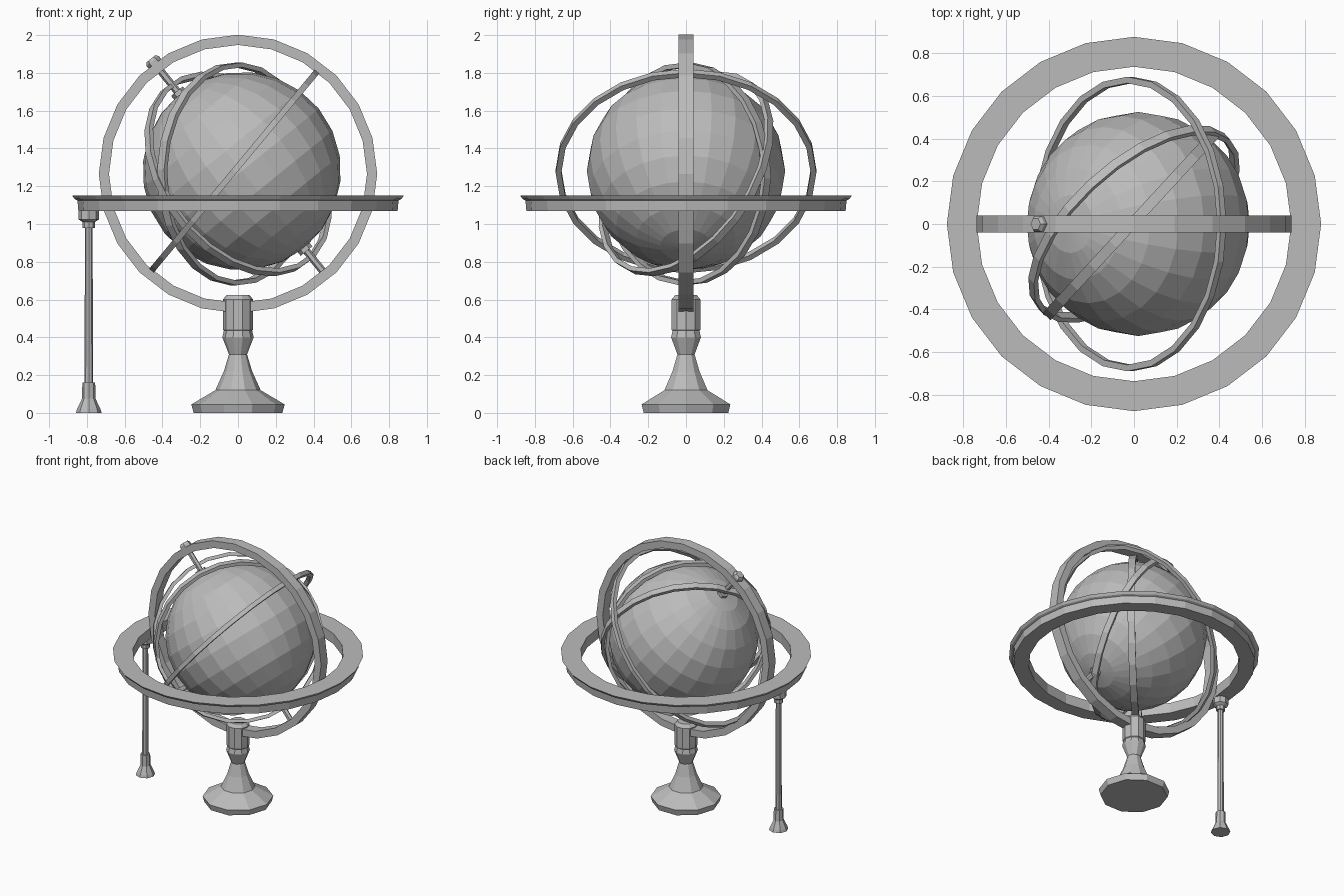
import bpy
import bmesh
import math
from mathutils import Vector, Matrix

cube = bpy.data.objects.get("Cube")
if cube:
    bpy.data.objects.remove(cube, do_unlink=True)

grey = bpy.data.materials.new("plain grey")
grey.use_nodes = True
grey.diffuse_color = (0.5, 0.5, 0.5, 1)
grey.node_tree.nodes["Principled BSDF"].inputs["Base Color"].default_value = (0.5, 0.5, 0.5, 1)


def finish(name, bm, center=(0, 0, 0), axis=(0, 0, 1)):
    """Turn the local z of the mesh to the axis and place it."""
    turn = Vector((0, 0, 1)).rotation_difference(Vector(axis)).to_matrix().to_4x4()
    bm.transform(Matrix.Translation(center) @ turn)
    bmesh.ops.recalc_face_normals(bm, faces=bm.faces)
    mesh = bpy.data.meshes.new(name)
    bm.to_mesh(mesh)
    bm.free()
    mesh.materials.append(grey)
    obj = bpy.data.objects.new(name, mesh)
    bpy.context.collection.objects.link(obj)
    return obj


def lathe(name, profile, sides, closed=False, **place):
    """Spin (radius, height) points; closed profiles become hoops, open ones get caps."""
    bm = bmesh.new()
    loops = []
    for r, z in profile:
        loops.append([bm.verts.new((r * math.cos(i * math.tau / sides),
                                    r * math.sin(i * math.tau / sides), z))
                      for i in range(sides)])
    pairs = list(zip(loops, loops[1:]))
    if closed:
        pairs.append((loops[-1], loops[0]))
    else:
        bm.faces.new(loops[0])
        bm.faces.new(loops[-1])
    for a, b in pairs:
        for i in range(sides):
            j = (i + 1) % sides
            bm.faces.new((a[i], a[j], b[j], b[i]))
    return finish(name, bm, **place)


def hoop(name, outer, inner, half_width, **place):
    section = [(inner, -half_width), (outer, -half_width),
               (outer, half_width), (inner, half_width)]
    return lathe(name, section, 24, closed=True, **place)


# Tilted globe with its axle
tilt = math.radians(39)
pole = Vector((-math.sin(tilt), 0, math.cos(tilt)))
globe_center = Vector((0.02, 0, 1.28))
bm = bmesh.new()
bmesh.ops.create_uvsphere(bm, u_segments=24, v_segments=12, radius=0.525)
finish("globe", bm, globe_center, pole)

for label, side in (("upper", 1), ("lower", -1)):
    place = dict(center=globe_center, axis=pole * side)
    lathe(label + "_axle", [(0.02, 0.5), (0.02, 0.72)], 6, **place)
    lathe(label + "_collar", [(0.04, 0.5), (0.04, 0.545)], 6, **place)
lathe("axle_nut", [(0.042, 0.71), (0.042, 0.75), (0.03, 0.765)], 6,
      center=globe_center, axis=pole)

# Rings around the globe
hoop("meridian_ring", 0.737, 0.683, 0.04, center=(0, 0, 1.265), axis=(0, -1, 0))
hoop("wide_tilted_ring", 0.69, 0.66, 0.016, center=(-0.02, 0, 1.28), axis=(-0.77, 0, 0.64))
hoop("upright_ring", 0.59, 0.565, 0.025, center=(-0.01, 0, 1.265), axis=(0.735, -0.678, 0))
hoop("slanted_ring", 0.6, 0.575, 0.022, center=(0, 0, 1.265), axis=(0.59, -0.66, 0.46))

# Flat horizon ring with a small lip
lathe("horizon_ring", [(0.737, 1.07), (0.845, 1.07), (0.85, 1.125),
                       (0.865, 1.132), (0.877, 1.15), (0.737, 1.15)], 24, closed=True)

# Turned pedestal
lathe("pedestal", [(0.235, 0), (0.247, 0.045), (0.12, 0.12), (0.075, 0.22), (0.048, 0.31),
                   (0.083, 0.4), (0.075, 0.435)], 10)
lathe("ring_holder", [(0.07, 0.43), (0.08, 0.44), (0.08, 0.6), (0.06, 0.625)], 10)

# Side support under the horizon ring
post = (-0.79, 0, 0)
lathe("post_foot", [(0.068, 0), (0.062, 0.02), (0.036, 0.075), (0.034, 0.16)], 8, center=post)
lathe("post_rod", [(0.023, 0.15), (0.02, 1.0)], 8, center=post)
lathe("post_cap", [(0.032, 0.98), (0.032, 1.01), (0.055, 1.025), (0.055, 1.075)], 8, center=post)
